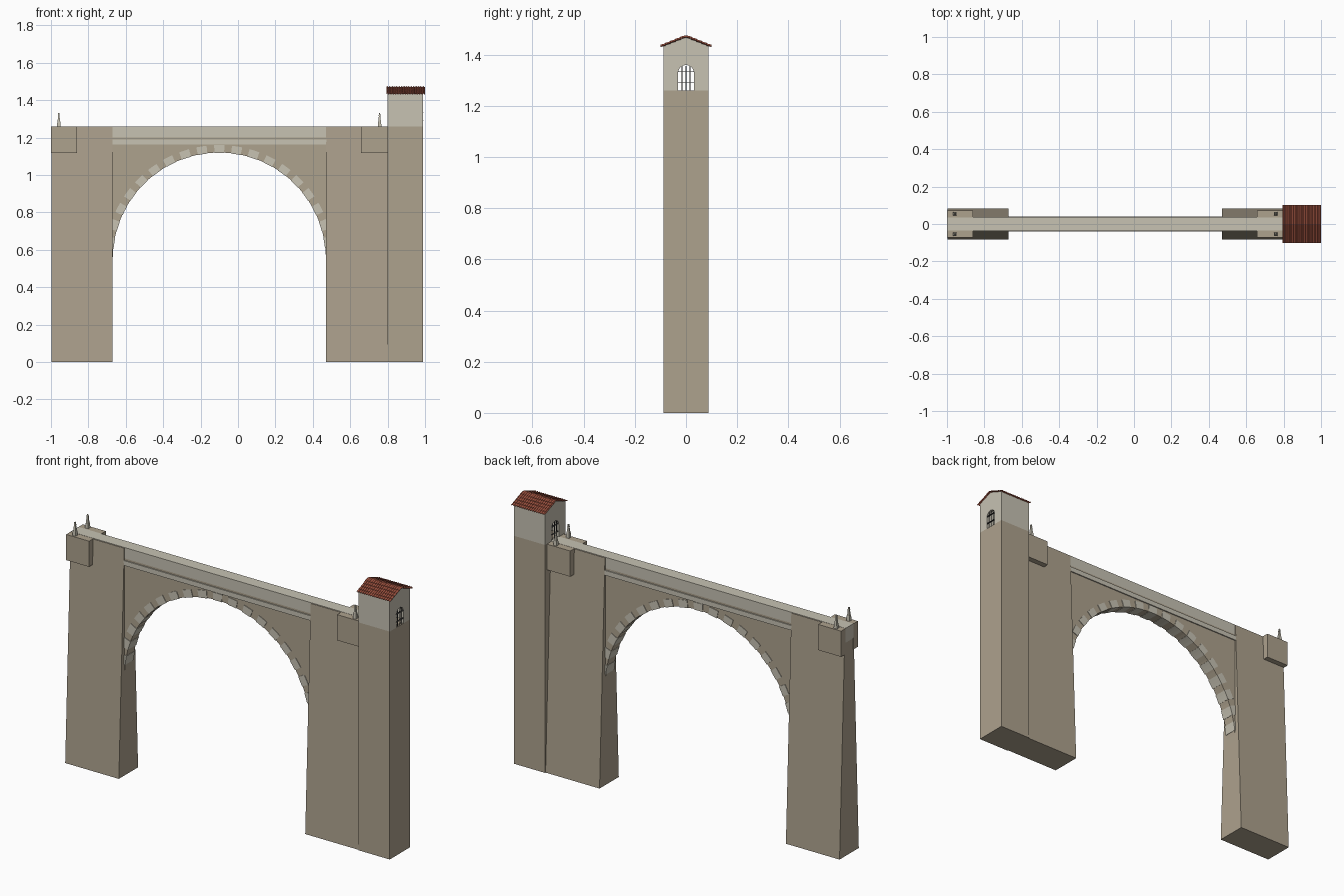
import bpy, bmesh, math
from mathutils import Vector

if "Cube" in bpy.data.objects:
    bpy.data.objects.remove(bpy.data.objects["Cube"])


def material(name, rgb):
    m = bpy.data.materials.new(name)
    m.diffuse_color = (*rgb, 1)
    m.use_nodes = True
    m.node_tree.nodes["Principled BSDF"].inputs["Base Color"].default_value = m.diffuse_color
    return m


TAN = material("brown_stone", (0.42, 0.36, 0.27))
LIGHT = material("pale_stone", (0.57, 0.54, 0.45))
TILE = material("roof_tile", (0.40, 0.10, 0.06))
IRON = material("iron", (0.06, 0.06, 0.06))


def finish(name, bm, mat):
    bmesh.ops.recalc_face_normals(bm, faces=bm.faces)
    me = bpy.data.meshes.new(name)
    bm.to_mesh(me)
    bm.free()
    if mat:
        me.materials.append(mat)
    ob = bpy.data.objects.new(name, me)
    bpy.context.collection.objects.link(ob)
    return ob


def add_frustum(bm, x0, x1, yb, yt, z0, z1, yc=0, inset=0):
    """Box whose half depth goes from yb at the bottom to yt at the top."""
    vs = []
    for z, y, i in ((z0, yb, 0), (z1, yt, inset)):
        vs += [bm.verts.new((x, yc + s, z)) for x, s in
               ((x0 + i, -y), (x1 - i, -y), (x1 - i, y), (x0 + i, y))]
    for f in ((0, 1, 2, 3), (4, 5, 6, 7), (0, 1, 5, 4), (1, 2, 6, 5), (2, 3, 7, 6), (3, 0, 4, 7)):
        bm.faces.new([vs[k] for k in f])


def box(name, x0, x1, y0, y1, z0, z1, mat):
    bm = bmesh.new()
    add_frustum(bm, x0, x1, (y1 - y0) / 2, (y1 - y0) / 2, z0, z1, (y0 + y1) / 2)
    return finish(name, bm, mat)


def add_prism(bm, pts, axis, a, b):
    """Extrude a 2D profile along x (profile in y,z) or y (profile in x,z)."""
    def place(p, t):
        return (t, p[0], p[1]) if axis == 'x' else (p[0], t, p[1])
    f = bm.faces.new([bm.verts.new(place(p, a)) for p in pts])
    r = bmesh.ops.extrude_face_region(bm, geom=[f])
    d = Vector(place((0, 0), b - a))
    bmesh.ops.translate(bm, vec=d, verts=[v for v in r['geom'] if isinstance(v, bmesh.types.BMVert)])


def prism(name, pts, axis, a, b, mat):
    bm = bmesh.new()
    add_prism(bm, pts, axis, a, b)
    return finish(name, bm, mat)


def arc(cx, cz, r, a0, a1, n):
    return [(cx + r * math.cos(math.radians(a0 + (a1 - a0) * i / n)),
             cz + r * math.sin(math.radians(a0 + (a1 - a0) * i / n))) for i in range(n + 1)]


# Battered piers
for name, x0, x1 in (("left_pier", -0.998, -0.67), ("right_pier", 0.47, 0.81)):
    bm = bmesh.new()
    add_frustum(bm, x0, x1, 0.084, 0.037, 0, 1.257)
    finish(name, bm, TAN)

# Spandrel wall above the arch opening
CX, CZ, R = -0.10, 0.55, 0.57
prism("spandrel_wall", arc(CX, CZ, R, 180, 0, 48) + [(0.49, CZ), (0.49, 1.2), (-0.69, 1.2), (-0.69, CZ)],
      'y', -0.034, 0.034, TAN)

# Alternating pale arch stones
bm = bmesh.new()
for k in range(-9, 10):
    a = 90 + k * 9
    add_prism(bm, arc(CX, CZ, R - 0.002, a - 2.6, a + 2.6, 3) + arc(CX, CZ, R + 0.04, a + 2.6, a - 2.6, 3),
              'y', -0.037, 0.037)
finish("arch_stones", bm, LIGHT)

# Deck parapet and cornice
box("deck_parapet", -1.0, 0.81, -0.034, 0.034, 1.18, 1.26, LIGHT)
box("cornice", -0.672, 0.472, -0.04, 0.04, 1.163, 1.19, LIGHT)

# Corbelled balconies and small pinnacles
for side, x0, x1, px in (("left", -1.0, -0.86, -0.958), ("right", 0.657, 0.805, 0.757)):
    for s, tag in ((-1, "front"), (1, "back")):
        y0, y1 = sorted((s * 0.033, s * 0.073))
        box(f"{side}_{tag}_balcony", x0, x1, y0, y1, 1.117, 1.259, TAN)
        bm = bmesh.new()
        y = s * 0.055
        add_frustum(bm, px - 0.010, px + 0.010, 0.010, 0.008, 1.255, 1.285, y, 0.002)
        add_frustum(bm, px - 0.007, px + 0.007, 0.007, 0.004, 1.285, 1.315, y, 0.003)
        add_frustum(bm, px - 0.005, px + 0.005, 0.005, 0.003, 1.315, 1.332, y, 0.002)
        finish(f"{side}_{tag}_pinnacle", bm, LIGHT)

# Tower shaft and gabled bell room
T0, T1, TY = 0.80, 0.99, 0.0885
box("tower_shaft", T0, T1, -TY, TY, 0, 1.26, TAN)


def gable(y, z0, ze, za):
    return [(-y, z0), (y, z0), (y, ze), (0, za), (-y, ze)]


room = prism("bell_room", gable(TY, 1.26, 1.434, 1.468), 'x', T0, T1, LIGHT)
inner = prism("room_cutter", gable(TY - 0.018, 1.2, 1.42, 1.45), 'x', T0 + 0.018, T1 - 0.018, None)
window = prism("window_cutter", [(-0.031, 1.2), (0.031, 1.2)] + arc(0, 1.328, 0.031, 0, 180, 12),
               'x', T0 - 0.05, T1 + 0.05, None)
bpy.context.view_layer.objects.active = room
for cutter in (inner, window):
    mod = room.modifiers.new("cut", 'BOOLEAN')
    mod.operation, mod.solver, mod.object = 'DIFFERENCE', 'EXACT', cutter
    bpy.ops.object.modifier_apply(modifier=mod.name)
    bpy.data.objects.remove(cutter)

# Window grilles
bm = bmesh.new()
for x in (T0 + 0.004, T1 - 0.004):
    for y in (-0.016, 0, 0.016):
        add_frustum(bm, x - 0.0015, x + 0.0015, 0.0015, 0.0015, 1.26, 1.356, y)
    for z in (1.29, 1.333):
        add_frustum(bm, x - 0.002, x + 0.006, 0.033, 0.033, z - 0.0015, z + 0.0015)
finish("window_grilles", bm, IRON)

# Rows of half-round roof tiles on both slopes
RX0, RX1, N, ROWS = 0.795, 1.0, 16, 5
bm = bmesh.new()
for s in (-1, 1):
    for row in range(ROWS):
        lines = []
        for t, lift in ((row / ROWS, 0.0), ((row + 1.12) / ROWS, 0.003)):
            t = min(t, 1)
            y, z = s * 0.10 * t, 1.471 - 0.040 * t + lift
            lines.append([bm.verts.new((RX0 + (RX1 - RX0) * i / (N * 4), y,
                                        z + 0.003 * math.sin(i * math.pi / 2))) for i in range(N * 4 + 1)])
        for i in range(N * 4):
            bm.faces.new((lines[0][i], lines[0][i + 1], lines[1][i + 1], lines[1][i]))
roof = finish("roof_tiles", bm, TILE)
solid = roof.modifiers.new("thickness", 'SOLIDIFY')
solid.thickness = 0.003
solid.offset = 0
